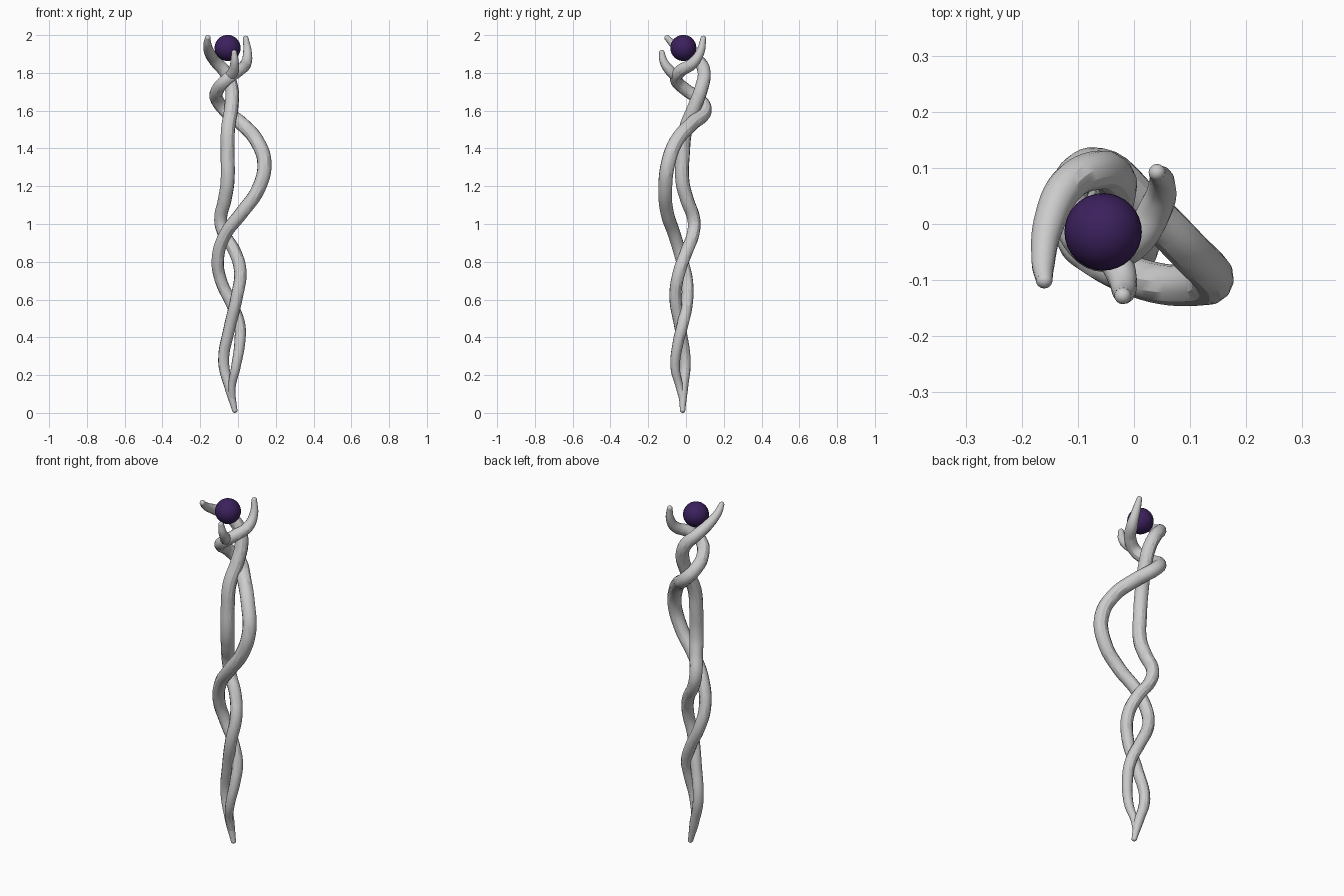
import bpy

def tube(name, pts):
    # tapered round vine through (x, y, z, radius) points
    cu = bpy.data.curves.new(name, 'CURVE')
    cu.dimensions = '3D'
    cu.bevel_depth = 1.0
    cu.bevel_resolution = 4
    cu.resolution_u = 6
    cu.use_fill_caps = True
    sp = cu.splines.new('BEZIER')
    sp.bezier_points.add(len(pts) - 1)
    for bp, (x, y, z, r) in zip(sp.bezier_points, pts):
        bp.co = (x, y, z)
        bp.radius = r
        bp.handle_left_type = bp.handle_right_type = 'AUTO'
    ob = bpy.data.objects.new(name, cu)
    bpy.context.collection.objects.link(ob)
    bpy.ops.object.select_all(action='DESELECT')
    bpy.context.view_layer.objects.active = ob
    ob.select_set(True)
    bpy.ops.object.convert(target='MESH')
    bpy.ops.object.shade_smooth_by_angle()
    return bpy.context.object

def ball(name, loc, r, seg=16):
    bpy.ops.mesh.primitive_uv_sphere_add(segments=seg, ring_count=seg // 2, radius=r, location=loc)
    ob = bpy.context.object
    ob.name = name
    bpy.ops.object.shade_smooth()
    return ob

# straighter vine: foot tip, weave, straight middle, left claw
tube("straight_vine", [
    (-.017, -.018, .014, .014), (-.042, -.015, .12, .025), (-.076, -.004, .27, .029),
    (-.045, -.03, .45, .031), (-.005, -.056, .62, .032), (.012, -.035, .75, .033),
    (-.02, .005, .86, .033), (-.075, .038, .95, .033), (-.092, .042, 1.02, .034),
    (-.07, .005, 1.13, .036), (-.056, -.018, 1.22, .037), (-.055, -.016, 1.38, .037),
    (-.053, -.002, 1.5, .037), (-.035, .045, 1.62, .037), (-.034, .082, 1.72, .036),
    (-.065, .096, 1.8, .035), (-.118, .07, 1.86, .033), (-.152, .0, 1.91, .028),
    (-.162, -.07, 1.955, .021), (-.16, -.1, 1.985, .015)])

# winding vine: wide loop, wraps behind the top and ends in the right claw
tube("winding_vine", [
    (-.03, -.02, .08, .018), (-.032, -.035, .14, .02), (-.012, -.057, .24, .025),
    (.01, -.04, .38, .029), (.008, -.017, .47, .03), (-.035, .005, .58, .031),
    (-.09, .005, .7, .032), (-.107, -.022, .81, .033), (-.07, -.06, .94, .034),
    (.02, -.1, 1.06, .036), (.105, -.11, 1.18, .037), (.14, -.095, 1.32, .038),
    (.1, -.05, 1.44, .038), (.02, .03, 1.53, .038), (-.065, .1, 1.6, .037),
    (-.112, .07, 1.66, .035), (-.108, .0, 1.71, .034), (-.06, -.052, 1.765, .033),
    (.0, -.03, 1.81, .033), (.042, .035, 1.85, .03), (.05, .075, 1.91, .023),
    (.041, .092, 1.982, .015)])

# short front claw branching off the winding vine
tube("front_claw", [
    (-.045, -.045, 1.775, .03), (-.024, -.085, 1.812, .028),
    (-.018, -.118, 1.86, .022), (-.02, -.128, 1.907, .015)])

# rounded ends
for name, loc, r in (("foot_tip", (-.017, -.018, .0145), .0145),
                     ("left_claw_tip", (-.16, -.1, 1.985), .015),
                     ("right_claw_tip", (.041, .092, 1.982), .015),
                     ("front_claw_tip", (-.02, -.128, 1.907), .015)):
    ball(name, loc, r)

# dark purple orb held by the claws
orb = ball("orb", (-.055, -.014, 1.932), .069, 32)
m = bpy.data.materials.new("orb_purple")
m.diffuse_color = (.045, .015, .11, 1)
orb.data.materials.append(m)
